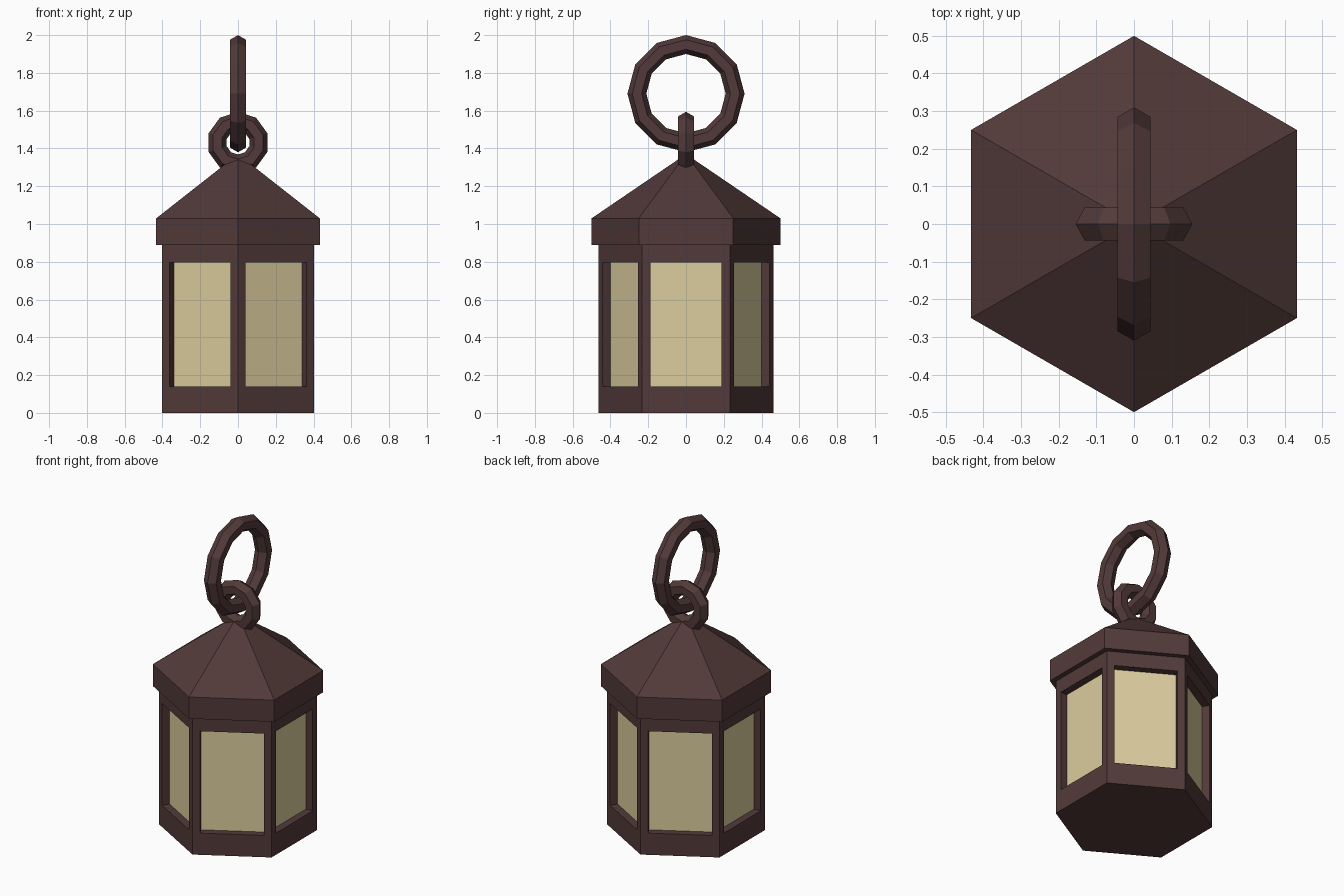
import bpy, bmesh, math
from mathutils import Vector

if "Cube" in bpy.data.objects:
    bpy.data.objects.remove(bpy.data.objects["Cube"])


def material(name, rgb):
    m = bpy.data.materials.new(name)
    m.diffuse_color = (*rgb, 1)
    m.use_nodes = True
    m.node_tree.nodes["Principled BSDF"].inputs["Base Color"].default_value = m.diffuse_color
    return m


BROWN = material("dark brown iron", (0.084, 0.042, 0.041))
GLASS = material("pale yellow glass", (0.71, 0.61, 0.34))


def finish(name, bm, mat, weld=True):
    if weld:
        bmesh.ops.remove_doubles(bm, verts=bm.verts, dist=0.0005)
        bmesh.ops.recalc_face_normals(bm, faces=bm.faces)
    me = bpy.data.meshes.new(name)
    bm.to_mesh(me)
    bm.free()
    me.materials.append(mat)
    ob = bpy.data.objects.new(name, me)
    bpy.context.collection.objects.link(ob)
    return ob


def hexagon(bm, r, z):
    return [bm.verts.new((r * math.cos(math.radians(30 + 60 * k)),
                          r * math.sin(math.radians(30 + 60 * k)), z)) for k in range(6)]


def quad(bm, pts):
    return bm.faces.new([bm.verts.new(p) for p in pts])


# Lantern body: six framed sides with recessed panes
R, TOP = 0.464, 0.89
HALF, LOW, HIGH, DEPTH = 0.187, 0.14, 0.797, 0.047
apothem = R * math.cos(math.pi / 6)
frame, glass = bmesh.new(), bmesh.new()


def side_points(angle, half, z0, z1, inward=0.0):
    n = Vector((math.cos(angle), math.sin(angle), 0))
    t = Vector((-n.y, n.x, 0))
    up = Vector((0, 0, 1))
    return [n * (apothem - inward) + t * u + up * z
            for u, z in ((-half, z0), (half, z0), (half, z1), (-half, z1))]


for k in range(6):
    a = math.radians(60 * k)
    outer = side_points(a, R / 2, 0, TOP)
    opening = side_points(a, HALF, LOW, HIGH)
    inner = side_points(a, HALF, LOW, HIGH, DEPTH)
    for i in range(4):
        j = (i + 1) % 4
        quad(frame, (outer[i], outer[j], opening[j], opening[i]))
        quad(frame, (opening[i], opening[j], inner[j], inner[i]))
    quad(glass, inner)

# rotate the cap corners to match the side edges
for z, flip in ((0, True), (TOP, False)):
    ring = hexagon(frame, R, z)
    frame.faces.new(ring[::-1] if flip else ring)
bmesh.ops.remove_doubles(frame, verts=frame.verts, dist=0.0005)
finish("lantern_frame", frame, BROWN, weld=False)
finish("window_panes", glass, GLASS, weld=False)

# Roof: fascia band and pointed hexagonal top
bm = bmesh.new()
low, high = hexagon(bm, 0.5, 0.89), hexagon(bm, 0.5, 1.03)
tip = bm.verts.new((0, 0, 1.37))
bm.faces.new(low[::-1])
for i in range(6):
    j = (i + 1) % 6
    bm.faces.new((low[i], low[j], high[j], high[i]))
    bm.faces.new((high[i], high[j], tip))
finish("roof", bm, BROWN)


# Hanging rings: low-poly rings with a hexagonal section
def hanging_ring(name, axis, major, minor, segments, z):
    bm = bmesh.new()
    rows = []
    for s in range(segments):
        a = math.pi / 2 + 2 * math.pi * s / segments
        row = []
        for k in range(6):
            b = math.pi * k / 3
            r, off = major + minor * math.cos(b), minor * math.sin(b)
            u, h = r * math.cos(a), z + r * math.sin(a)
            row.append(bm.verts.new((off, u, h) if axis == "x" else (u, off, h)))
        rows.append(row)
    for s in range(segments):
        p, q = rows[s], rows[(s + 1) % segments]
        for k in range(6):
            m = (k + 1) % 6
            bm.faces.new((p[k], q[k], q[m], p[m]))
    finish(name, bm, BROWN)


hanging_ring("roof_loop", "y", 0.113, 0.05, 10, 1.431)
hanging_ring("carry_ring", "x", 0.26, 0.05, 12, 1.69)
